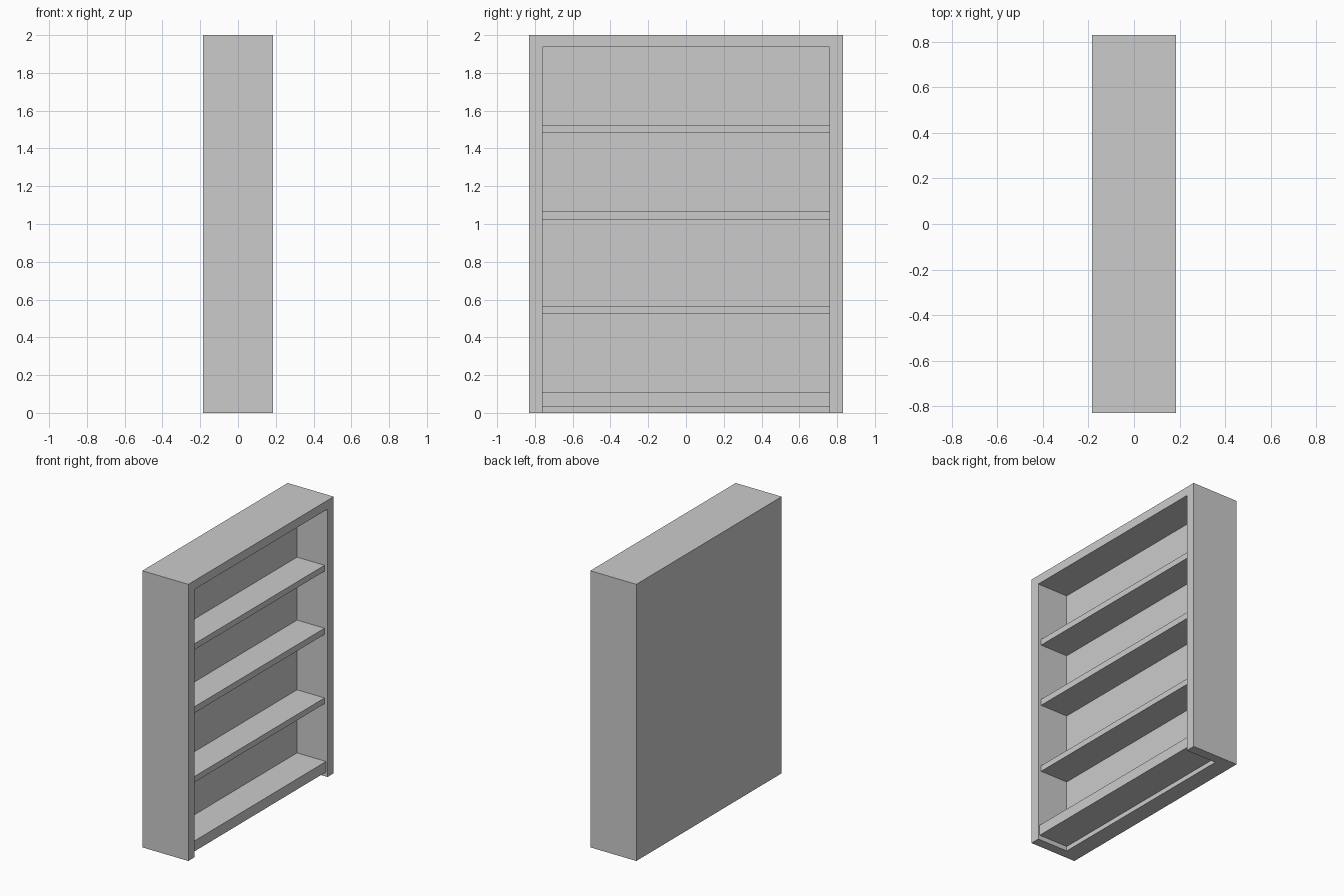
import bpy

if "Cube" in bpy.data.objects:
    bpy.data.objects.remove(bpy.data.objects["Cube"])

HALF_X, HALF_Y, HEIGHT = 0.184, 0.83, 2.0
INNER_Y = 0.76        # inside face of the side panels
INNER_TOP = 1.936     # underside of the top panel
BACK_X = -0.06        # inside face of the thick back


def box(name, x0, x1, y0, y1, z0, z1):
    bpy.ops.mesh.primitive_cube_add(
        size=1, location=((x0 + x1) / 2, (y0 + y1) / 2, (z0 + z1) / 2))
    ob = bpy.context.object
    ob.name = ob.data.name = name
    ob.scale = (x1 - x0, y1 - y0, z1 - z0)
    bpy.ops.object.transform_apply(location=False, rotation=False, scale=True)
    return ob


# Carcass: one block hollowed from the open +x side and through the floor
carcass = box("carcass", -HALF_X, HALF_X, -HALF_Y, HALF_Y, 0, HEIGHT)
cutter = box("opening_cutter", BACK_X, HALF_X + 0.2,
             -INNER_Y, INNER_Y, -0.2, INNER_TOP)
cutter.hide_render = True
mod = carcass.modifiers.new("opening", 'BOOLEAN')
mod.operation = 'DIFFERENCE'
mod.solver = 'EXACT'
mod.object = cutter
bpy.context.view_layer.objects.active = carcass
bpy.ops.object.modifier_apply(modifier=mod.name)
bpy.data.objects.remove(cutter, do_unlink=True)

# Shelves, set slightly back from the front edge
for name, z0, z1, front in (("lower_shelf", 0.523, 0.565, 0.16),
                            ("middle_shelf", 1.024, 1.069, 0.16),
                            ("upper_shelf", 1.481, 1.524, 0.16),
                            ("bottom_shelf", 0.033, 0.109, 0.172)):
    box(name, BACK_X, front, -INNER_Y, INNER_Y, z0, z1)
